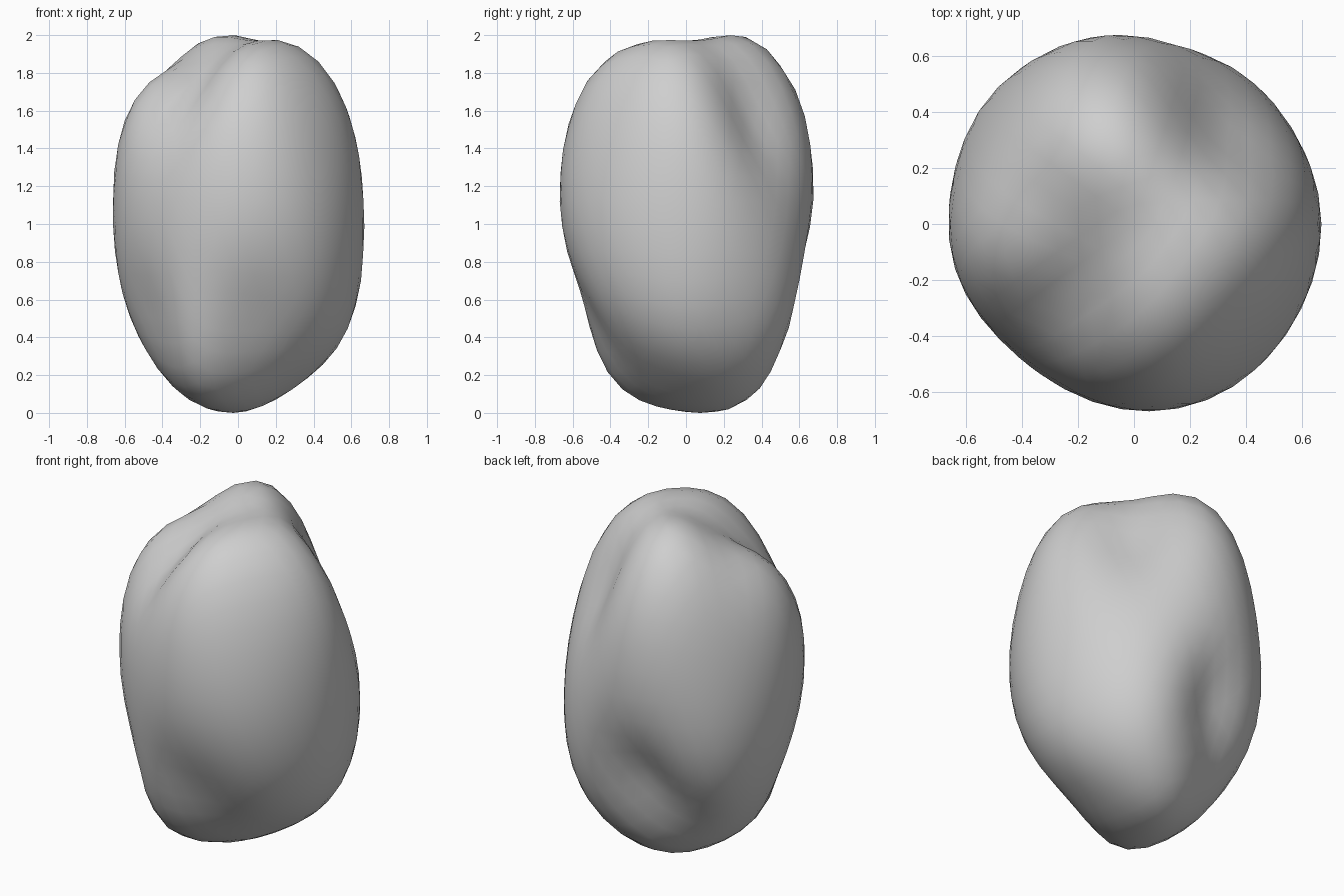
import bpy
import math
from mathutils import Vector

old = bpy.data.objects.get("Cube")
if old:
    bpy.data.objects.remove(old, do_unlink=True)


def direction(azimuth, elevation):
    a, e = math.radians(azimuth), math.radians(elevation)
    return Vector((math.cos(e) * math.cos(a), math.cos(e) * math.sin(a), math.sin(e)))


# Lumps and hollows: azimuth, elevation, strength, angular width
RELIEF = [
    # shoulders around the top
    (2, 50, 0.12, 23), (101, 45, 0.17, 22), (115, 72, 0.07, 17),
    (194, 38, 0.10, 20), (274, 46, 0.12, 22),
    # valleys between the shoulders
    (228, 64, -0.09, 12), (230, 46, -0.14, 14), (49, 46, -0.17, 18), (50, 25, -0.06, 18),
    (170, 66, -0.08, 14), (0, 90, -0.09, 15),
    # gentle swelling round the middle
    (295, 0, 0.04, 25), (120, 0, 0.03, 25), (228, 0, -0.045, 25),
    # ridges around the base
    (0, -34, 0.06, 18), (52, -34, 0.08, 18), (240, -47, 0.10, 16), (142, -18, 0.04, 16),
    (95, -58, 0.06, 16),
    # hollows around the base
    (278, -33, -0.13, 19), (213, -30, -0.08, 13), (98, -24, -0.15, 14),
    (118, -40, -0.09, 13), (340, -58, -0.07, 20),
]
BUMPS = [(direction(a, e), s, math.radians(w)) for a, e, s, w in RELIEF]


def relief(unit):
    total = 1.0
    for centre, strength, width in BUMPS:
        total += strength * math.exp(-0.5 * (unit.angle(centre) / width) ** 2)
    return total


# Boulder body: a tall sphere pushed in and out
bpy.ops.mesh.primitive_ico_sphere_add(subdivisions=4, radius=1.0, location=(0, 0, 0))
boulder = bpy.context.object
boulder.name = "boulder"
mesh = boulder.data
for vert in mesh.vertices:
    unit = vert.co.normalized()
    vert.co = Vector((unit.x * 0.655, unit.y * 0.655, unit.z * 0.988)) * relief(unit)

# Stand it on the ground
lowest = min(v.co.z for v in mesh.vertices)
for vert in mesh.vertices:
    vert.co.z -= lowest

# Plain stone colour
stone = bpy.data.materials.new("stone_grey")
stone.use_nodes = True
colour = (0.62, 0.62, 0.62, 1)
stone.diffuse_color = colour
stone.node_tree.nodes["Principled BSDF"].inputs["Base Color"].default_value = colour
mesh.materials.append(stone)
bpy.ops.object.shade_smooth()
